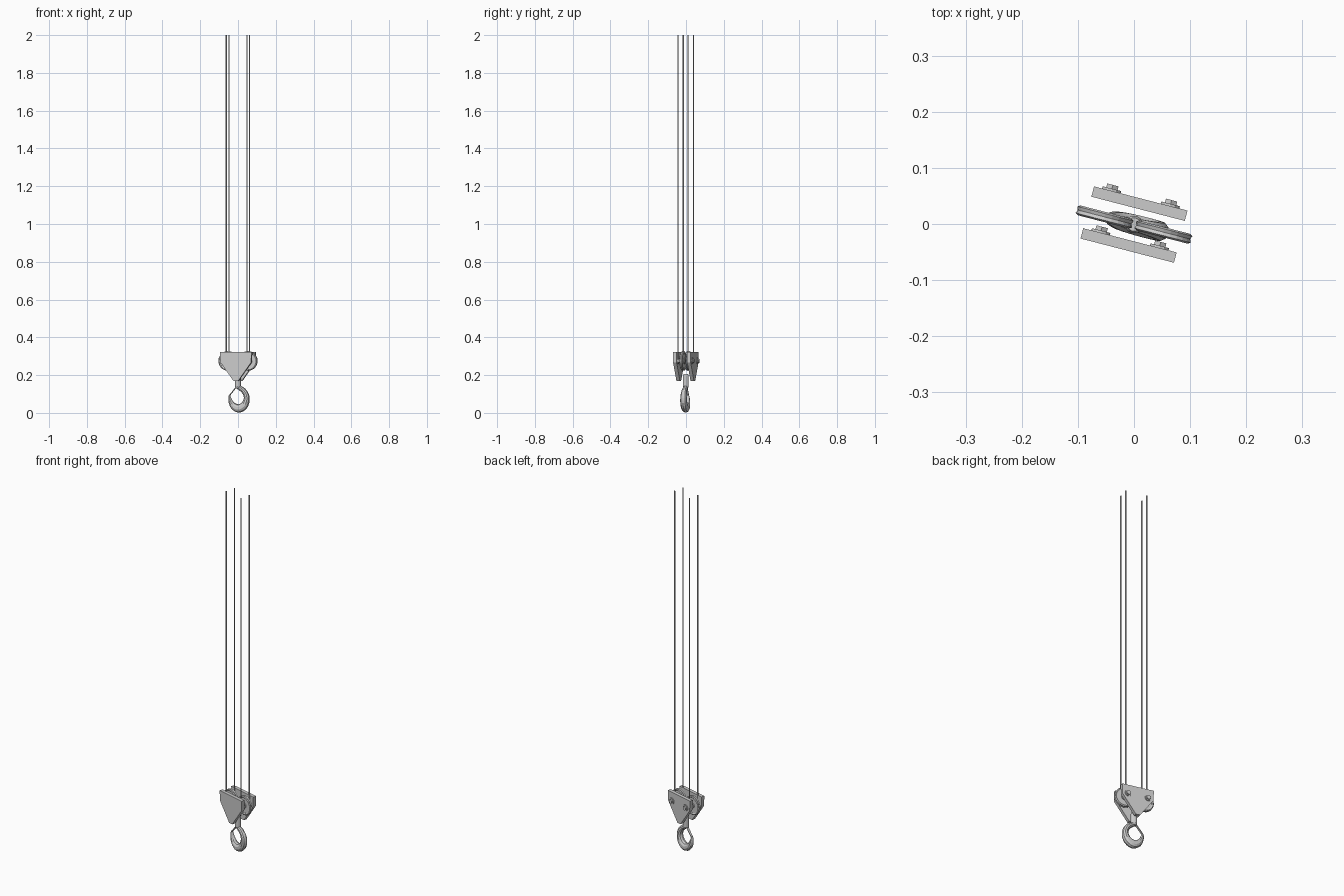
import bpy, bmesh, math
from mathutils import Matrix, Vector

if "Cube" in bpy.data.objects:
    bpy.data.objects.remove(bpy.data.objects["Cube"])

# Everything is built in a local frame (x along block, y across plates), then turned
TURN = Matrix.Rotation(math.radians(-14.5), 4, 'Z')
OFFSET = Vector((0, -0.001, 0))


def finish(name, bm, smooth=False):
    bmesh.ops.recalc_face_normals(bm, faces=bm.faces)
    bm.transform(Matrix.Translation(OFFSET) @ TURN)
    me = bpy.data.meshes.new(name)
    bm.to_mesh(me)
    bm.free()
    ob = bpy.data.objects.new(name, me)
    bpy.context.collection.objects.link(ob)
    return ob


def skin(bm, rings, closed=False):
    """Join rings of points with quads; cap the ends unless closed."""
    vs = [[bm.verts.new(p) for p in r] for r in rings]
    n, m = len(vs), len(vs[0])
    for i in range(n if closed else n - 1):
        a, b = vs[i], vs[(i + 1) % n]
        for j in range(m):
            k = (j + 1) % m
            bm.faces.new((a[j], a[k], b[k], b[j]))
    if not closed:
        bm.faces.new(vs[0])
        bm.faces.new(vs[-1])


def disc(bm, x, y0, y1, z, r, sides, caps=True):
    """Cylinder lying along y."""
    mat = Matrix.Translation((x, (y0 + y1) / 2, z)) @ Matrix.Rotation(math.pi / 2, 4, 'X')
    bmesh.ops.create_cone(bm, cap_ends=caps, segments=sides, radius1=r, radius2=r,
                          depth=abs(y1 - y0), matrix=mat)


AXLE_X, AXLE_Z = 0.054, 0.275

# Side plates with bolts on their rear faces
half = [(0.086, 0.323), (0.084, 0.268), (0.012, 0.168)]
outline = half + [(-x, z) for x, z in reversed(half)]
for name, y in (("front", -0.0385), ("back", 0.0385)):
    bm = bmesh.new()
    skin(bm, [[(x, y + d, z) for x, z in outline] for d in (-0.0095, 0.0095)])
    finish(name + "_plate", bm)
    for side, sx in (("left", -1), ("right", 1)):
        bm = bmesh.new()
        f = y + 0.0095
        disc(bm, sx * AXLE_X, f - 0.001, f + 0.004, AXLE_Z, 0.017, 12)
        disc(bm, sx * AXLE_X, f + 0.004, f + 0.011, AXLE_Z, 0.012, 6)
        finish(f"{name}_{side}_bolt", bm)

# Grooved sheaves
rim = [(0.041, -0.006), (0.047, -0.009), (0.052, -0.006), (0.0495, 0),
       (0.052, 0.006), (0.047, 0.009), (0.041, 0.006)]
for side, sx in (("left", -1), ("right", 1)):
    bm = bmesh.new()
    rings = []
    for i in range(24):
        a = math.tau * i / 24
        rings.append([(sx * AXLE_X + r * math.cos(a), y, AXLE_Z + r * math.sin(a))
                      for r, y in rim])
    skin(bm, rings, closed=True)
    disc(bm, sx * AXLE_X, -0.004, 0.004, AXLE_Z, 0.042, 24)
    disc(bm, sx * AXLE_X, -0.009, 0.009, AXLE_Z, 0.015, 12)
    finish(side + "_sheave", bm)

# Hook: path points (x, z, in-plane radius, thickness radius)
path = [(0.0, 0.150, 0.010, 0.010), (0.004, 0.136, 0.012, 0.012),
        (0.027, 0.121, 0.014, 0.014), (0.044, 0.097, 0.015, 0.016),
        (0.047, 0.068, 0.017, 0.018), (0.033, 0.038, 0.021, 0.019),
        (0.004, 0.0235, 0.0225, 0.019), (-0.024, 0.036, 0.018, 0.017),
        (-0.040, 0.059, 0.012, 0.013), (-0.046, 0.082, 0.007, 0.009),
        (-0.046, 0.098, 0.003, 0.004)]
pts = [Vector(p) for p in path]
pts = [2 * pts[0] - pts[1]] + pts + [2 * pts[-1] - pts[-2]]
fine = []
for i in range(1, len(pts) - 2):
    p0, p1, p2, p3 = pts[i - 1:i + 3]
    for s in range(3):
        t = s / 3
        fine.append(0.5 * (2 * p1 + (p2 - p0) * t + (2 * p0 - 5 * p1 + 4 * p2 - p3) * t * t
                           + (3 * p1 - p0 - 3 * p2 + p3) * t ** 3))
fine.append(pts[-2])
rings = []
for i, p in enumerate(fine):
    a, b = fine[max(i - 1, 0)], fine[min(i + 1, len(fine) - 1)]
    d = Vector((b[0] - a[0], b[1] - a[1])).normalized()
    ring = []
    for k in range(10):
        c, s = math.cos(math.tau * k / 10), math.sin(math.tau * k / 10)
        ring.append((p[0] - d.y * c * p[2], s * p[3], p[1] + d.x * c * p[2]))
    rings.append(ring)
bm = bmesh.new()
skin(bm, rings)
finish("hook", bm)

# Shank and collar above the hook
bm = bmesh.new()
profile = [(0.011, 0.13), (0.016, 0.14), (0.016, 0.195), (0.012, 0.207)]
skin(bm, [[(r * math.cos(math.tau * k / 12), r * math.sin(math.tau * k / 12), z)
           for k in range(12)] for r, z in profile])
finish("hook_shank", bm)

# Thin safety latch from shank to hook tip
bm = bmesh.new()
latch = [(-0.008, 0.142), (-0.047, 0.094), (-0.045, 0.091), (-0.006, 0.138)]
skin(bm, [[(x, y, z) for x, z in latch] for y in (-0.006, 0.006)])
finish("safety_latch", bm)

# Four open-ended ropes
for i, (sx, sy) in enumerate(((-1, -1), (-1, 1), (1, -1), (1, 1))):
    bm = bmesh.new()
    bmesh.ops.create_cone(bm, cap_ends=False, segments=6, radius1=0.003, radius2=0.003,
                          depth=1.71,
                          matrix=Matrix.Translation((sx * 0.057, sy * 0.028 - 0.001, 1.145)))
    finish(f"rope_{i + 1}", bm)
